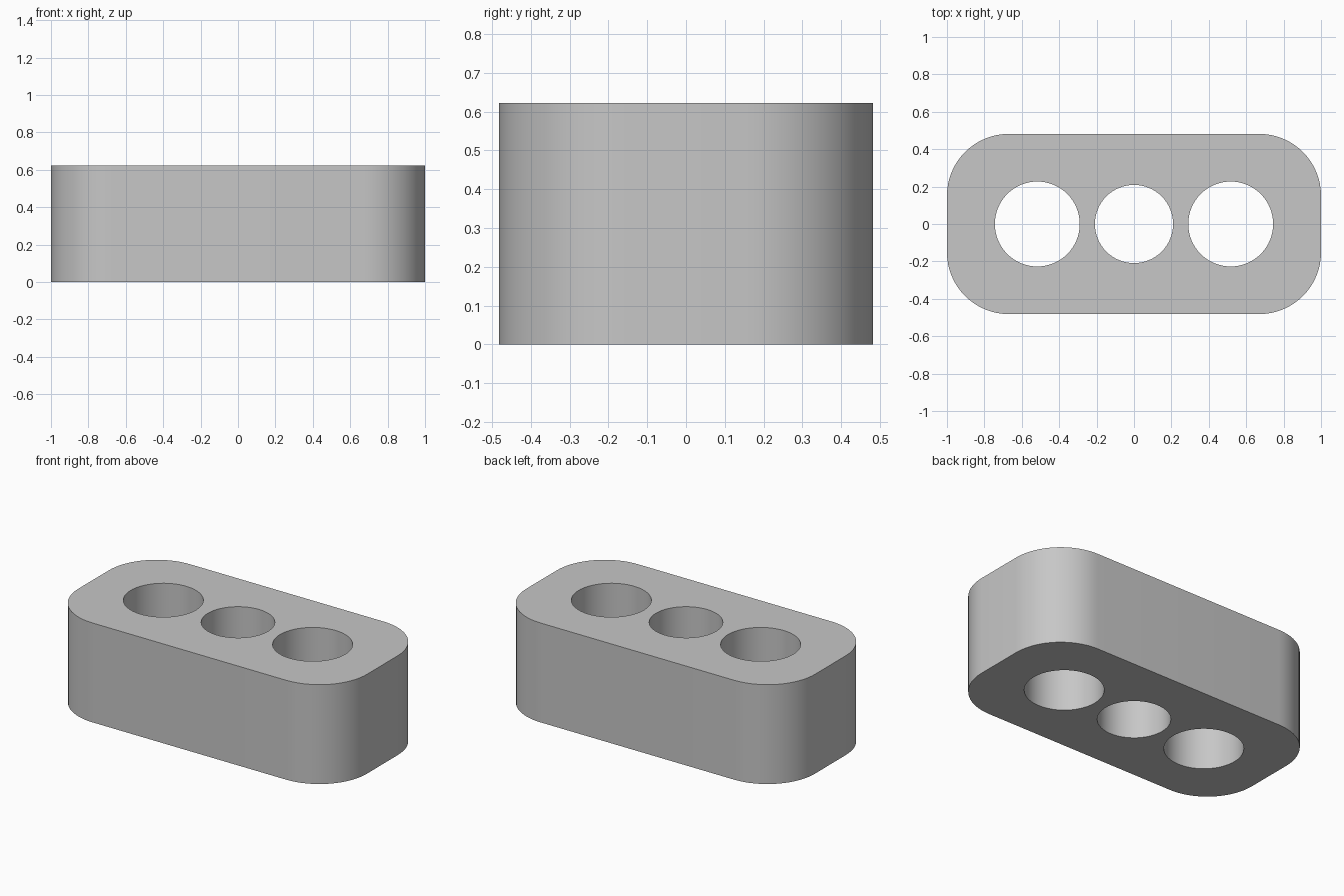
import bpy
import bmesh
import math
from mathutils import Matrix

if "Cube" in bpy.data.objects:
    bpy.data.objects.remove(bpy.data.objects["Cube"], do_unlink=True)

LENGTH, DEPTH, HEIGHT = 2.0, 0.963, 0.622
CORNER = 0.33
HOLES = [(-0.517, 0.227), (0.0, 0.209), (0.517, 0.227)]  # centre x, radius

grey = bpy.data.materials.new("plain_grey")
grey.use_nodes = True
colour = (0.57, 0.57, 0.57, 1)
grey.diffuse_color = colour
grey.node_tree.nodes["Principled BSDF"].inputs["Base Color"].default_value = colour


def add_object(name, bm):
    mesh = bpy.data.meshes.new(name)
    bm.to_mesh(mesh)
    bm.free()
    mesh.materials.append(grey)
    obj = bpy.data.objects.new(name, mesh)
    bpy.context.collection.objects.link(obj)
    return obj


# Block with rounded upright corners
bm = bmesh.new()
bmesh.ops.create_cube(bm, size=1, matrix=Matrix.Translation((0, 0, HEIGHT / 2))
                      @ Matrix.Diagonal((LENGTH, DEPTH, HEIGHT, 1)))
upright = [e for e in bm.edges if abs(e.verts[0].co.z - e.verts[1].co.z) > 0.1]
bmesh.ops.bevel(bm, geom=upright, offset=CORNER, segments=16, profile=0.5, affect='EDGES')
block = add_object("holder_block", bm)

# Three round through-holes
bm = bmesh.new()
for x, radius in HOLES:
    bmesh.ops.create_cone(bm, cap_ends=True, segments=64, radius1=radius, radius2=radius,
                          depth=HEIGHT * 2, matrix=Matrix.Translation((x, 0, HEIGHT / 2)))
cutter = add_object("hole_cutter", bm)
cutter.hide_render = True

cut = block.modifiers.new("holes", 'BOOLEAN')
cut.operation = 'DIFFERENCE'
cut.solver = 'EXACT'
cut.object = cutter

bpy.ops.object.select_all(action='DESELECT')
block.select_set(True)
bpy.context.view_layer.objects.active = block
bpy.ops.object.modifier_apply(modifier=cut.name)
bpy.data.objects.remove(cutter, do_unlink=True)

# Smooth walls, crisp rims
bpy.ops.object.shade_smooth_by_angle(angle=math.radians(30))
